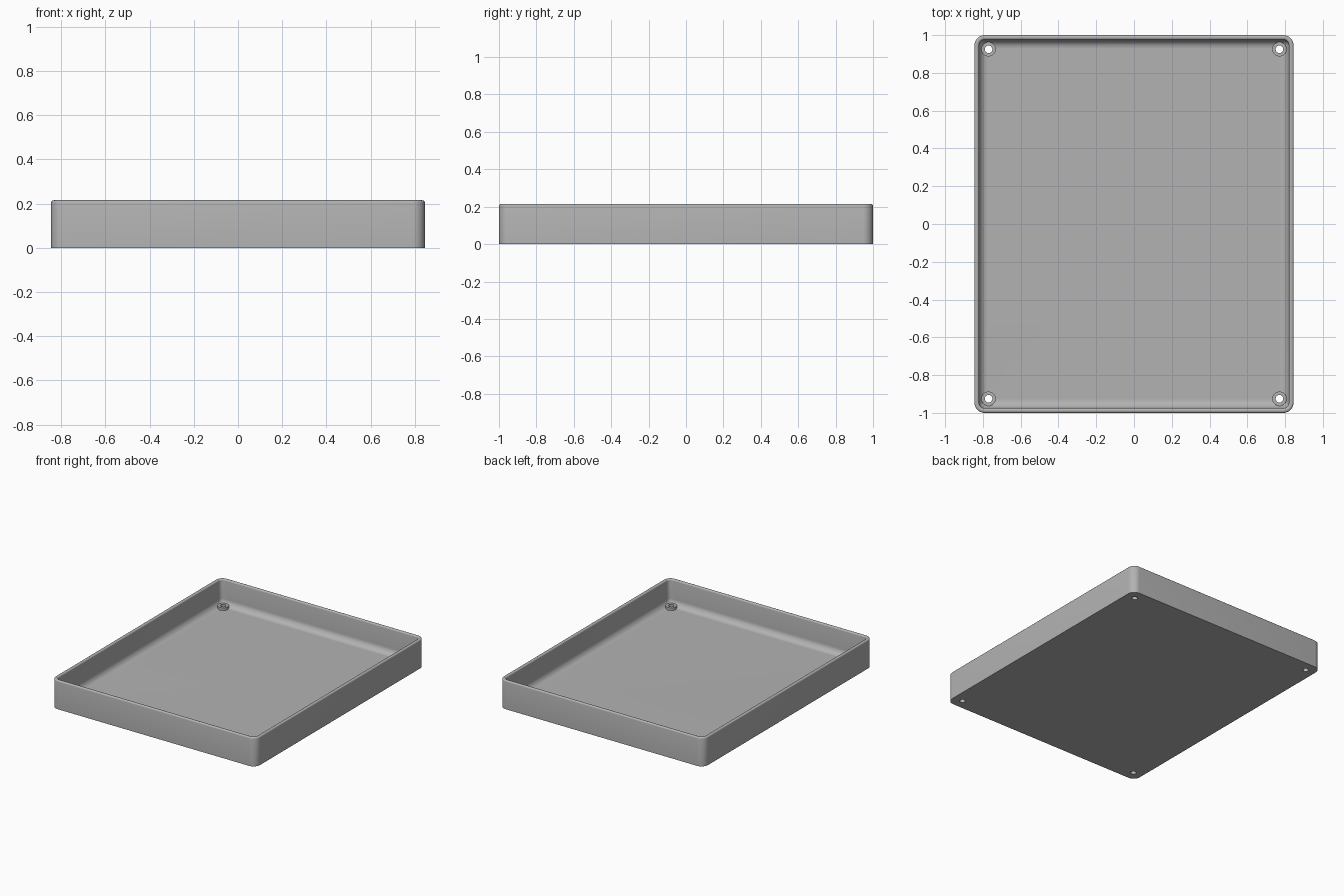
import bpy, bmesh, math

cube = bpy.data.objects.get("Cube")
if cube:
    bpy.data.objects.remove(cube, do_unlink=True)

HX, HY, H = 0.845, 1.0, 0.215   # half width, half depth, height
FLOOR, WALL, CORNER, FILLET = 0.025, 0.025, 0.055, 0.045

grey = bpy.data.materials.new("light grey plastic")
grey.use_nodes = True
colour = (0.45, 0.45, 0.45, 1)
grey.diffuse_color = colour
grey.node_tree.nodes["Principled BSDF"].inputs["Base Color"].default_value = colour


def finish(bm, name):
    bmesh.ops.recalc_face_normals(bm, faces=bm.faces)
    mesh = bpy.data.meshes.new(name)
    bm.to_mesh(mesh)
    bm.free()
    obj = bpy.data.objects.new(name, mesh)
    bpy.context.collection.objects.link(obj)
    mesh.materials.append(grey)
    return obj


def rounded_loop(bm, inset, z, steps=10):
    """Rounded rectangle of vertices, set in from the outside."""
    r = max(CORNER - inset, 0.004)
    cx, cy = HX - inset - r, HY - inset - r
    loop = []
    for q, (sx, sy) in enumerate([(1, 1), (-1, 1), (-1, -1), (1, -1)]):
        for i in range(steps + 1):
            a = (q + i / steps) * math.pi / 2
            loop.append(bm.verts.new((sx * cx + r * math.cos(a), sy * cy + r * math.sin(a), z)))
    return loop


# Tray section: outside wall, rounded rim, inside wall, floor fillet
section = [(0, 0), (0, H - 0.01)]
rim = WALL / 2
section += [(rim - rim * math.cos(t * math.pi / 8), H - 0.01 + 0.01 * math.sin(t * math.pi / 8))
            for t in range(1, 9)]
section += [(WALL + FILLET * (1 - math.cos(t * math.pi / 16)),
             FLOOR + FILLET * (1 - math.sin(t * math.pi / 16))) for t in range(9)]
bm = bmesh.new()
loops = [rounded_loop(bm, d, z) for d, z in section]
for a, b in zip(loops, loops[1:]):
    for i in range(len(a)):
        j = (i + 1) % len(a)
        bm.faces.new((a[i], a[j], b[j], b[i]))
bm.faces.new(loops[0])
bm.faces.new(loops[-1])
tray = finish(bm, "tray")


def corner_rods(name, radius, z0, z1):
    """One upright cylinder in each corner."""
    bm = bmesh.new()
    for x in (-0.77, 0.77):
        for y in (-0.925, 0.925):
            made = bmesh.ops.create_cone(bm, cap_ends=True, segments=32, radius1=radius,
                                         radius2=radius, depth=z1 - z0)
            bmesh.ops.translate(bm, verts=made["verts"], vec=(x, y, (z0 + z1) / 2))
    return finish(bm, name)


# Screw bosses with holes through the floor
bosses = corner_rods("bosses", 0.038, 0.01, 0.045)
holes = corner_rods("hole_cutters", 0.02, -0.1, 0.15)
for helper, operation in ((bosses, 'UNION'), (holes, 'DIFFERENCE')):
    mod = tray.modifiers.new(helper.name, 'BOOLEAN')
    mod.object, mod.operation, mod.solver = helper, operation, 'EXACT'
    bpy.context.view_layer.objects.active = tray
    bpy.ops.object.modifier_apply(modifier=mod.name)
    bpy.data.objects.remove(helper, do_unlink=True)

bpy.ops.object.select_all(action='DESELECT')
tray.select_set(True)
bpy.context.view_layer.objects.active = tray
bpy.ops.object.shade_smooth_by_angle(angle=math.radians(30))
